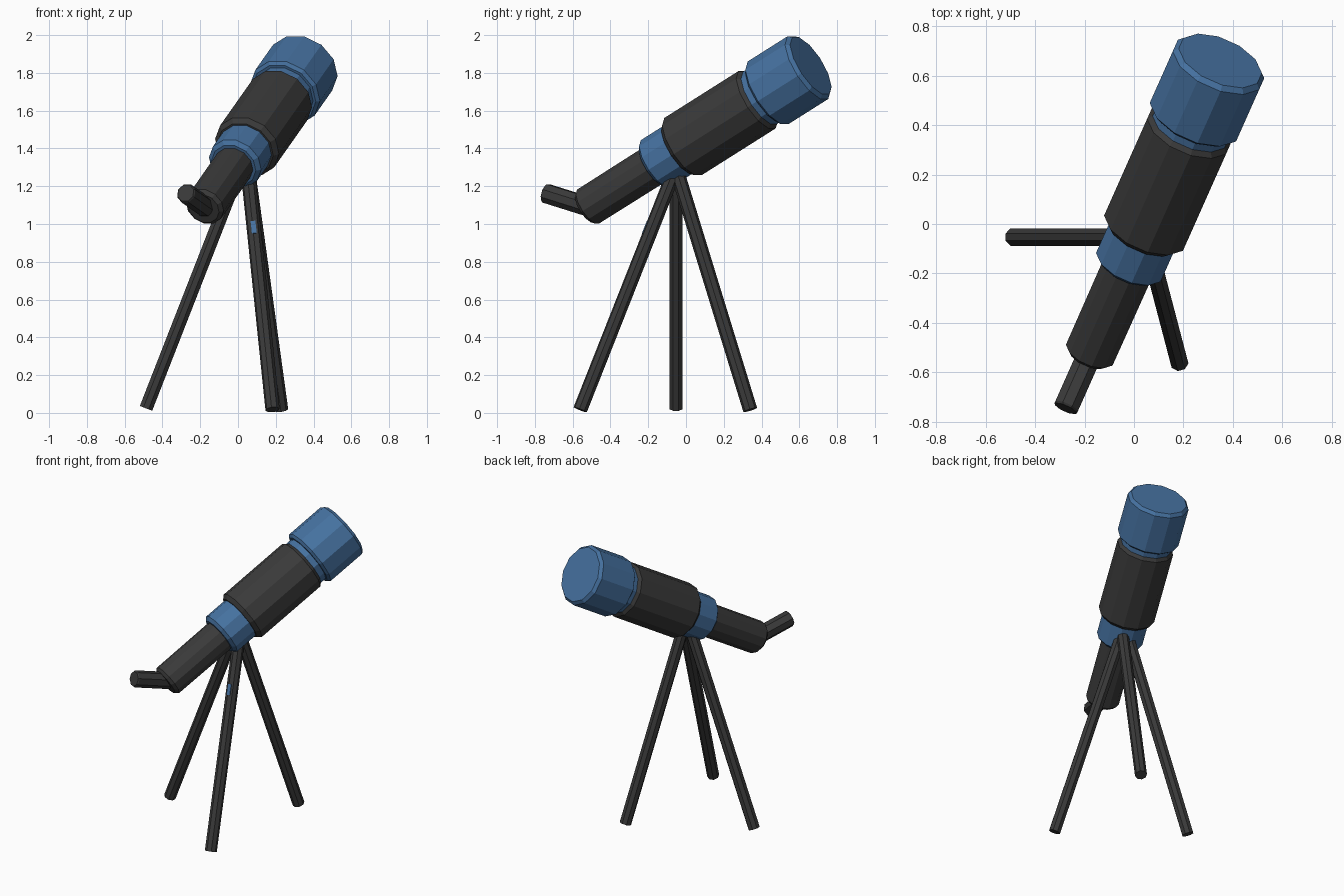
import bpy, bmesh, math
from mathutils import Vector

if "Cube" in bpy.data.objects:
    bpy.data.objects.remove(bpy.data.objects["Cube"])


def material(name, rgb):
    m = bpy.data.materials.new(name)
    m.diffuse_color = (*rgb, 1)
    m.use_nodes = True
    m.node_tree.nodes["Principled BSDF"].inputs["Base Color"].default_value = m.diffuse_color
    return m


BLUE = material("blue paint", (0.06, 0.165, 0.35))
DARK = material("dark grey", (0.042, 0.042, 0.042))


def lathe(name, origin, axis, profile, sides, mat):
    """Closed solid of revolution: profile is (distance along axis, radius)."""
    bm = bmesh.new()
    q = axis.to_track_quat('Z', 'Y')
    rings = []
    for t, r in profile:
        ring = []
        for i in range(sides):
            a = 2 * math.pi * (i + 0.5) / sides
            ring.append(bm.verts.new(origin + q @ Vector((r * math.cos(a), r * math.sin(a), t))))
        rings.append(ring)
    for a, b in zip(rings, rings[1:]):
        for i in range(sides):
            j = (i + 1) % sides
            bm.faces.new((a[i], a[j], b[j], b[i]))
    bm.faces.new(rings[0])
    bm.faces.new(rings[-1])
    bmesh.ops.recalc_face_normals(bm, faces=bm.faces)
    me = bpy.data.meshes.new(name)
    bm.to_mesh(me)
    bm.free()
    me.materials.append(mat)
    ob = bpy.data.objects.new(name, me)
    bpy.context.collection.objects.link(ob)
    return ob


# optical axis: 30 degrees up, turned 24 degrees from +y
az, el = math.radians(24), math.radians(30)


def heading(e):
    return Vector((math.sin(az) * math.cos(e), math.cos(az) * math.cos(e), math.sin(e)))


AXIS = heading(el)
ORIGIN = Vector((0.055, 0, 1.42))

# tube sections along the axis
lathe("rear_tube", ORIGIN, AXIS,
      [(-0.675, 0.088), (-0.655, 0.107), (-0.1, 0.109)], 12, DARK)
lathe("mount_collar", ORIGIN, AXIS,
      [(-0.22, 0.125), (-0.2, 0.148), (0.0, 0.148)], 12, BLUE)
lathe("main_tube", ORIGIN, AXIS,
      [(-0.045, 0.158), (-0.02, 0.181), (0.475, 0.181), (0.495, 0.165)], 12, DARK)
lathe("front_lens_hood", ORIGIN, AXIS,
      [(0.45, 0.165), (0.535, 0.165), (0.535, 0.18), (0.55, 0.198),
       (0.815, 0.198), (0.835, 0.18)], 12, BLUE)

# angled eyepiece
eye_dir = -heading(math.radians(-16))
eye_end = Vector((-0.277, -0.747, 1.164))
lathe("eyepiece", eye_end - eye_dir * 0.27, eye_dir,
      [(0, 0.054), (0.262, 0.054), (0.27, 0.048)], 8, DARK)

# tripod legs: foot and top positions
legs = {
    "left_leg": ((-0.487, -0.053, 0.024), (0.0, -0.053, 1.27)),
    "front_leg": ((0.183, -0.56, 0.017), (0.053, -0.065, 1.27)),
    "back_leg": ((0.228, 0.34, 0.016), (0.055, -0.045, 1.27)),
}
for name, (foot, top) in legs.items():
    foot, top = Vector(foot), Vector(top)
    d = top - foot
    lathe(name, foot, d.normalized(), [(0, 0.038), (d.length, 0.038)], 8, DARK)

# small blue mark on the front leg
foot, top = (Vector(p) for p in legs["front_leg"])
d = (top - foot).normalized()
out = Vector((0, -1, 0))
out = (out - d * out.dot(d)).normalized()
side = d.cross(out)
centre = foot + d * ((0.97 - foot.z) / d.z) + out * 0.036
me = bpy.data.meshes.new("leg_mark")
vs = [centre + out * o + side * s + d * h
      for o in (-0.002, 0.003) for s, h in ((-.013, -.035), (.013, -.035), (.013, .035), (-.013, .035))]
me.from_pydata(vs, [], [(3, 2, 1, 0), (4, 5, 6, 7)] +
               [(i, (i + 1) % 4, (i + 1) % 4 + 4, i + 4) for i in range(4)])
bm = bmesh.new()
bm.from_mesh(me)
bmesh.ops.recalc_face_normals(bm, faces=bm.faces)
bm.to_mesh(me)
bm.free()
me.materials.append(BLUE)
bpy.context.collection.objects.link(bpy.data.objects.new("leg_mark", me))
